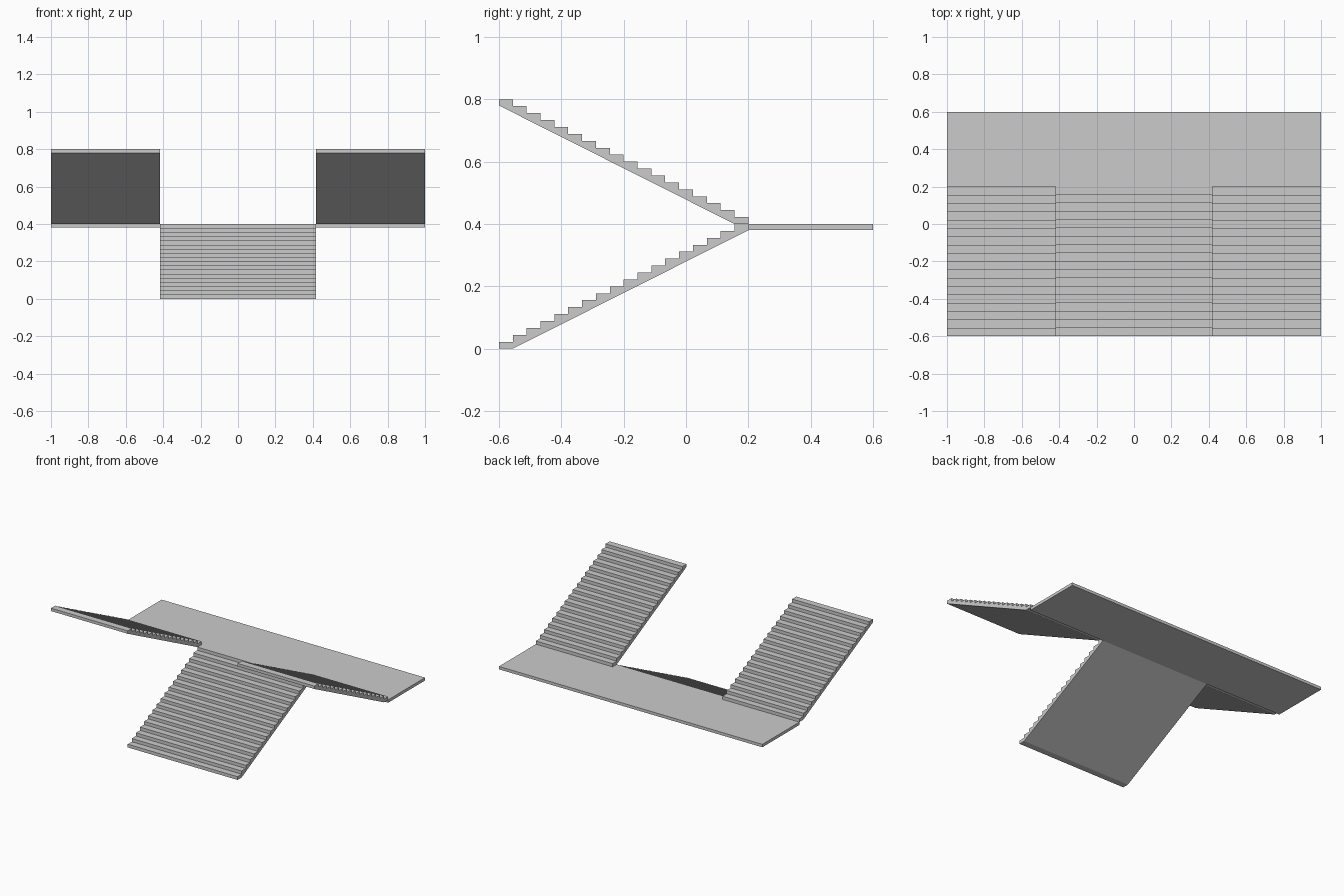
import bpy, bmesh

if "Cube" in bpy.data.objects:
    bpy.data.objects.remove(bpy.data.objects["Cube"])

STEPS = 18
RUN, RISE = 0.8, 0.4      # each flight's total run and rise
SLAB = 0.02               # landing thickness
INNER = 0.417             # half width of the central flight


def extrude_profile(name, profile, x0, x1):
    """Extrude a (y, z) outline from x0 to x1."""
    bm = bmesh.new()
    face = bm.faces.new([bm.verts.new((x0, y, z)) for y, z in profile])
    ext = bmesh.ops.extrude_face_region(bm, geom=[face])
    verts = [v for v in ext["geom"] if isinstance(v, bmesh.types.BMVert)]
    bmesh.ops.translate(bm, verts=verts, vec=(x1 - x0, 0, 0))
    bmesh.ops.recalc_face_normals(bm, faces=bm.faces)
    mesh = bpy.data.meshes.new(name)
    bm.to_mesh(mesh)
    bm.free()
    obj = bpy.data.objects.new(name, mesh)
    bpy.context.collection.objects.link(obj)
    return obj


def flight_profile(y0, z0, direction):
    """Sawtooth outline of a flight climbing along +y or -y, with sloped soffit."""
    tread, riser = RUN / STEPS, RISE / STEPS
    pts = [(0, 0)]
    for i in range(STEPS):
        pts += [(i * tread, (i + 1) * riser), ((i + 1) * tread, (i + 1) * riser)]
    pts += [(RUN, RISE - SLAB), (tread, 0)]
    return [(y0 + direction * y, z0 + z) for y, z in pts]


# Central lower flight
extrude_profile("lower_flight", flight_profile(-0.6, 0, 1), -INNER, INNER)

# Landing slab
extrude_profile("landing",
                [(0.2, RISE - SLAB), (0.6, RISE - SLAB), (0.6, RISE), (0.2, RISE)],
                -1, 1)

# Two upper flights returning towards the front
upper = flight_profile(0.2, RISE, -1)
extrude_profile("upper_flight_left", upper, -1, -INNER)
extrude_profile("upper_flight_right", upper, INNER, 1)
